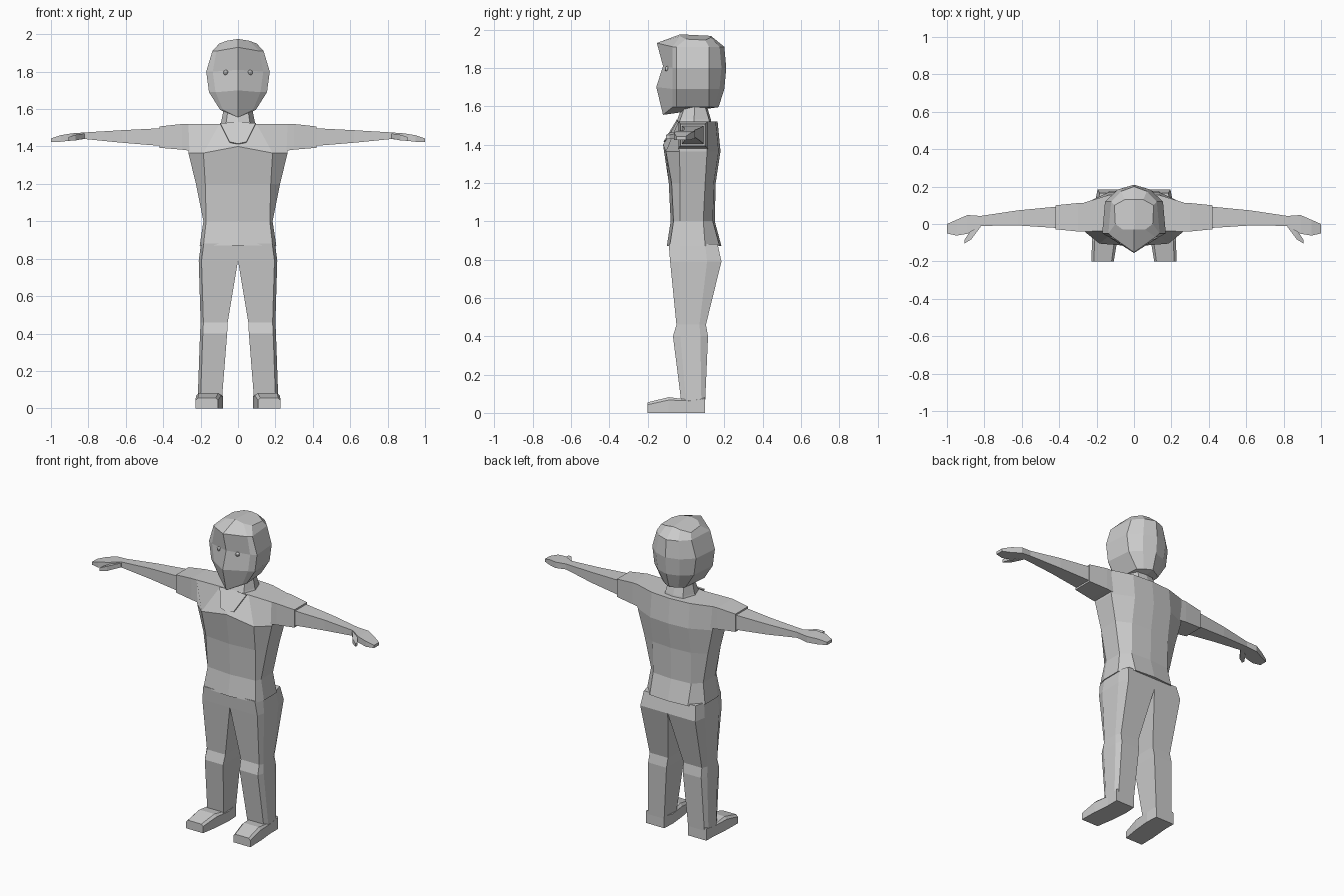
import bpy
import bmesh
from mathutils import Vector

default_cube = bpy.data.objects.get("Cube")
if default_cube:
    bpy.data.objects.remove(default_cube, do_unlink=True)

# One plain material for the whole figure
grey = bpy.data.materials.new("plain_grey")
grey.use_nodes = True
grey.diffuse_color = (0.6, 0.6, 0.6, 1)
grey.node_tree.nodes["Principled BSDF"].inputs["Base Color"].default_value = grey.diffuse_color


def finish(name, bm, centred=False):
    """Turn a bmesh into a flat shaded object mirrored across the x = 0 plane."""
    bmesh.ops.recalc_face_normals(bm, faces=bm.faces)
    mesh = bpy.data.meshes.new(name)
    bm.to_mesh(mesh)
    bm.free()
    mesh.materials.append(grey)
    obj = bpy.data.objects.new(name, mesh)
    bpy.context.scene.collection.objects.link(obj)
    mirror = obj.modifiers.new("both_sides", "MIRROR")
    mirror.use_mirror_merge = centred
    mirror.use_clip = centred
    mirror.merge_threshold = 0.0005
    return obj


def loft(name, rings, half=False):
    """Skin a list of rings; half rings run from front centre to back centre."""
    bm = bmesh.new()
    loops = [[bm.verts.new(point) for point in ring] for ring in rings]
    count = len(loops[0])
    for lower, upper in zip(loops, loops[1:]):
        for i in range(count - 1 if half else count):
            j = (i + 1) % count
            bm.faces.new((lower[i], lower[j], upper[j], upper[i]))
    bm.faces.new(loops[0][::-1])
    bm.faces.new(loops[-1])
    if half:
        # a centre wall only helps to orient the normals, then goes away
        wall = [loop[0] for loop in loops] + [loop[-1] for loop in reversed(loops)]
        centre = bm.faces.new(wall)
        bmesh.ops.recalc_face_normals(bm, faces=bm.faces)
        bmesh.ops.delete(bm, geom=[centre], context="FACES_ONLY")
    return finish(name, bm, half)


def torso_ring(z, front_width, side_width, front, side_front, side_back, back, peak=0):
    return [(0, front, z + peak), (front_width, front + .015, z), (side_width, side_front, z),
            (side_width, side_back, z), (.135, back - .01, z), (0, back, z)]


def head_ring(front_z, z, front, face_width, side_width, back):
    return [(0, front, front_z), (face_width, -.07, z), (side_width, -.05, z),
            (side_width - .015, .12, z), (side_width / 2, back - .025, z), (0, back, z)]


def neck_ring(z, width, front, back):
    middle = (front + back) / 2
    return [(0, front, z), (width * .7, front + .015, z), (width, middle, z),
            (width * .7, back - .01, z), (0, back, z)]


def leg_ring(z, inner, outer, front, side_front, side_back, back):
    return [(inner, front, z), (outer - .015, front, z), (outer, side_front, z),
            (outer, side_back, z), (outer - .015, back, z), (inner, back, z)]


def arm_ring(x, front, back, low, high):
    return [(x, front, low), (x, back, low), (x, back, high), (x, front, high)]


def foot_ring(y, inner, outer, height, bevel):
    return [(inner, y, 0), (outer, y, 0), (outer, y, height - bevel),
            (outer - bevel, y, height), (inner + bevel, y, height), (inner, y, height - bevel)]


# Shirt body, from the hem up to the shoulder line
loft("shirt", [
    torso_ring(.87, .185, .205, -.10, -.03, .10, .185),
    torso_ring(1, .17, .185, -.08, -.03, .09, .15),
    torso_ring(1.2, .175, .225, -.09, -.03, .1, .155),
    torso_ring(1.365, .185, .265, -.12, -.035, .11, .18, .035),
    torso_ring(1.52, .10, .265, -.05, -.04, .115, .165),
], half=True)

# Neck and the open collar below it
loft("neck", [
    neck_ring(1.48, .11, -.065, .14),
    neck_ring(1.53, .09, -.045, .13),
    neck_ring(1.63, .07, -.01, .1),
], half=True)

bm = bmesh.new()
outline = [(0, 1.53), (.095, 1.525), (.045, 1.425), (0, 1.415)]
bm.faces.new([bm.verts.new((x, -.054 - (1.52 - z) * .6, z)) for x, z in outline])
collar = finish("collar_opening", bm, True)
collar.modifiers.new("thin_plate", "SOLIDIFY").thickness = .008

# Head: jaw, mouth, eye line and brow, closed by a low crown
crown = [(0, -.03, 1.975), (.06, -.03, 1.965), (.1, 0, 1.95),
         (.105, .1, 1.945), (.05, .13, 1.96), (0, .13, 1.967)]
loft("head", [
    head_ring(1.555, 1.595, -.12, .08, .095, .17),
    head_ring(1.7, 1.69, -.155, .12, .155, .2),
    head_ring(1.81, 1.8, -.12, .135, .17, .21),
    head_ring(1.93, 1.91, -.152, .115, .137, .2),
    crown,
], half=True)

bm = bmesh.new()
bmesh.ops.create_uvsphere(bm, u_segments=8, v_segments=6, radius=.014)
bmesh.ops.translate(bm, verts=bm.verts, vec=Vector((.065, -.097, 1.795)))
finish("eyes", bm)

# Sleeves, arms, hands and thumbs
loft("sleeves", [
    arm_ring(.24, -.04, .115, 1.375, 1.52),
    arm_ring(.3, -.04, .112, 1.383, 1.52),
    arm_ring(.42, -.028, .1, 1.393, 1.507),
])
loft("arms", [
    arm_ring(.4, -.022, .094, 1.402, 1.498),
    arm_ring(.62, -.008, .073, 1.42, 1.487),
    arm_ring(.82, -.01, .043, 1.44, 1.475),
])
loft("hands", [
    arm_ring(.82, -.01, .043, 1.44, 1.475),
    arm_ring(.89, -.052, .048, 1.432, 1.47),
    arm_ring(.95, -.062, .022, 1.425, 1.46),
    arm_ring(1, -.05, 0, 1.425, 1.443),
])
loft("thumbs", [
    arm_ring(.82, -.015, .01, 1.442, 1.47),
    arm_ring(.87, -.082, -.03, 1.432, 1.462),
    arm_ring(.907, -.105, -.085, 1.43, 1.45),
])

# Trousers, meeting at the crotch
loft("trousers", [
    leg_ring(.06, .085, .215, -.025, 0, .08, .1),
    leg_ring(.4, .058, .203, -.068, -.03, .075, .115),
    leg_ring(.46, .055, .2, -.05, -.03, .07, .104),
    leg_ring(.79, 0, .21, -.083, -.035, .11, .185),
    leg_ring(.88, 0, .198, -.09, -.03, .1, .165),
])

# Shoes, turned slightly outwards
loft("shoes", [
    foot_ring(.1, .085, .215, .08, .005),
    foot_ring(.02, .08, .215, .068, .005),
    foot_ring(-.09, .09, .225, .082, .015),
    foot_ring(-.2, .108, .227, .055, .012),
])
